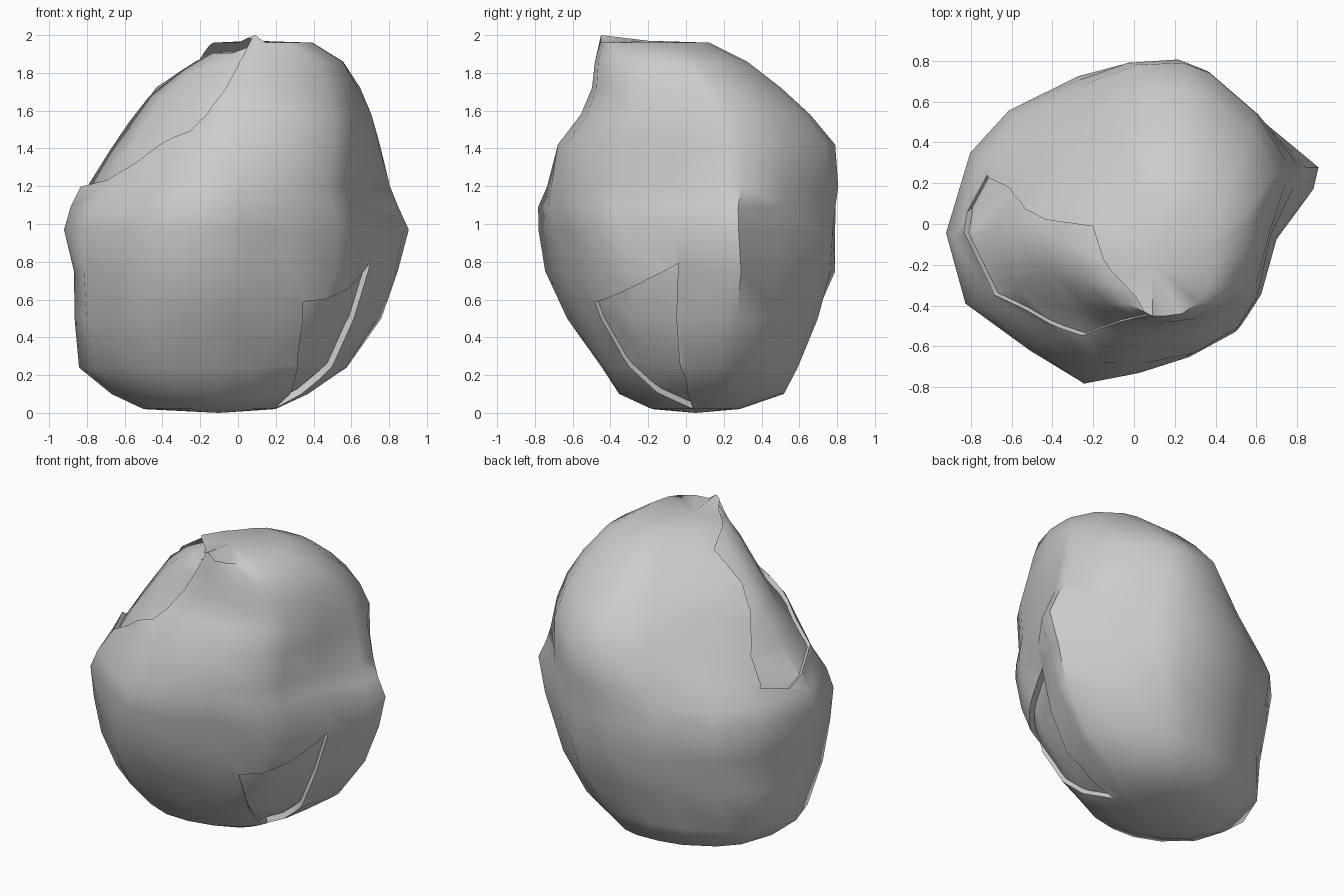
import bpy, bmesh, math
from mathutils import Vector

if "Cube" in bpy.data.objects:
    bpy.data.objects.remove(bpy.data.objects["Cube"])

# plan outline of the boulder at its widest (x, y)
OUTLINE = [(-.92, -.05), (-.8, .35), (-.61, .56), (-.27, .73), (0, .8), (.27, .79),
           (.42, .71), (.66, .49), (.92, .28), (.89, .17), (.69, -.08), (.62, -.35),
           (.53, -.5), (.3, -.62), (.05, -.71), (-.24, -.8), (-.5, -.63), (-.82, -.4)]
# height, then left / right / front / back limits
RINGS = [(.02, -.5, .19, -.18, .28), (.1, -.67, .36, -.36, .51), (.24, -.84, .56, -.45, .58),
         (.5, -.86, .73, -.62, .68), (.75, -.86, .87, -.72, .79), (.97, -.92, .91, -.78, .79),
         (1.09, -.89, .84, -.8, .79), (1.2, -.84, .78, -.77, .79), (1.42, -.7, .74, -.71, .78),
         (1.58, -.59, .7, -.57, .65), (1.72, -.48, .64, -.5, .5), (1.86, -.3, .55, -.48, .32),
         (1.96, -.13, .39, -.45, .12)]
# height, then diagonal fullness: back right, back left, front right, front left
SHOULDERS = [(0, .11, -.05, 0, 0), (.5, .1, -.04, 0, .06), (.75, -.03, 0, 0, .08),
             (1, 0, 0, 0, 0), (1.2, .08, -.12, .03, -.07), (1.42, .08, -.26, .06, -.05),
             (2, .1, -.26, .06, 0)]


def fullness(z, col):
    for a, b in zip(SHOULDERS, SHOULDERS[1:]):
        if z <= b[0]:
            return a[col] + (b[col] - a[col]) * (z - a[0]) / (b[0] - a[0])


def ring_points(z, xl, xr, yf, yb):
    w = max(0, 1 - abs(z - .9) / .9)           # angular in the middle, rounder at the ends
    pts = []
    for x, y in OUTLINE:
        u, v = x / .92, y / .8
        r = math.hypot(u, v)
        q = fullness(z, (1 if u > 0 else 2) if v > 0 else (3 if u > 0 else 4))
        k = (w + (1 - w) / r) * (1 + q * abs(2 * u * v) / r ** 2)
        pts.append(((xl + xr) / 2 + u * k * (xr - xl) / 2,
                    (yf + yb) / 2 + v * k * (yb - yf) / 2, z))
    return pts


def make_object(name, bm):
    bmesh.ops.recalc_face_normals(bm, faces=bm.faces)
    me = bpy.data.meshes.new(name)
    bm.to_mesh(me)
    bm.free()
    ob = bpy.data.objects.new(name, me)
    bpy.context.collection.objects.link(ob)
    return ob


# body lofted through the rings
def body(name):
    bm = bmesh.new()
    loops = [[bm.verts.new(p) for p in ring_points(*r)] for r in RINGS]
    n = len(OUTLINE)
    for a, b in zip(loops, loops[1:]):
        for i in range(n):
            bm.faces.new((a[i], a[(i + 1) % n], b[(i + 1) % n], b[i]))
    for loop, tip in ((loops[0], (-.1, .05, 0)), (loops[-1], (.09, -.2, 1.97))):
        c = bm.verts.new(tip)
        for i in range(n):
            bm.faces.new((loop[i], loop[(i + 1) % n], c))
    # raised peak beside the upper chip
    peak = min(loops[-1], key=lambda v: (v.co - Vector((.09, -.46, 1.96))).length)
    peak.co = (.09, -.45, 2)
    return make_object(name, bm)


rock = body("boulder")
# slightly smaller core that shows as the floor of the chips
core = body("chip_floor")
for v in core.data.vertices:
    v.co = Vector((-.015, -.01, .94)) + (v.co - Vector((0, 0, .95))) * .955


# chips broken out of the surface: rim points pushed in and out along a direction
def chip(name, rim, direction):
    d = Vector(direction).normalized()
    cb = bmesh.new()
    for p in rim:
        cb.verts.new(Vector(p) - d * .2)
        cb.verts.new(Vector(p) + d * .4)
    bmesh.ops.convex_hull(cb, input=cb.verts)
    return make_object(name, cb)


chips = [
    chip("upper_chip_cutter", [(-.84, .04, 1.16), (-.64, -.31, 1.18), (-.28, -.57, 1.53),
                               (.08, -.44, 1.97), (-.09, -.29, 1.95), (-.24, -.04, 1.92),
                               (-.58, .02, 1.6), (-.78, .19, 1.25)], (-.55, -.45, .7)),
    chip("lower_chip_cutter", [(.18, .05, .03), (.31, -.33, .3), (.34, -.48, .59),
                               (.56, -.25, .68), (.7, -.04, .79), (.65, -.1, .57),
                               (.48, -.11, .33), (.4, .03, .2)], (.65, -.6, -.45))]

# bake the chips and their floors, then smooth while keeping broken edges sharp
bpy.context.view_layer.objects.active = rock
rock.select_set(True)
for ob, op in [(c, 'DIFFERENCE') for c in chips] + [(core, 'UNION')]:
    m = rock.modifiers.new(ob.name, 'BOOLEAN')
    m.operation, m.solver, m.object = op, 'EXACT', ob
    bpy.ops.object.modifier_apply(modifier=m.name)
    bpy.data.objects.remove(ob, do_unlink=True)
bpy.ops.object.shade_smooth_by_angle(angle=math.radians(50))
